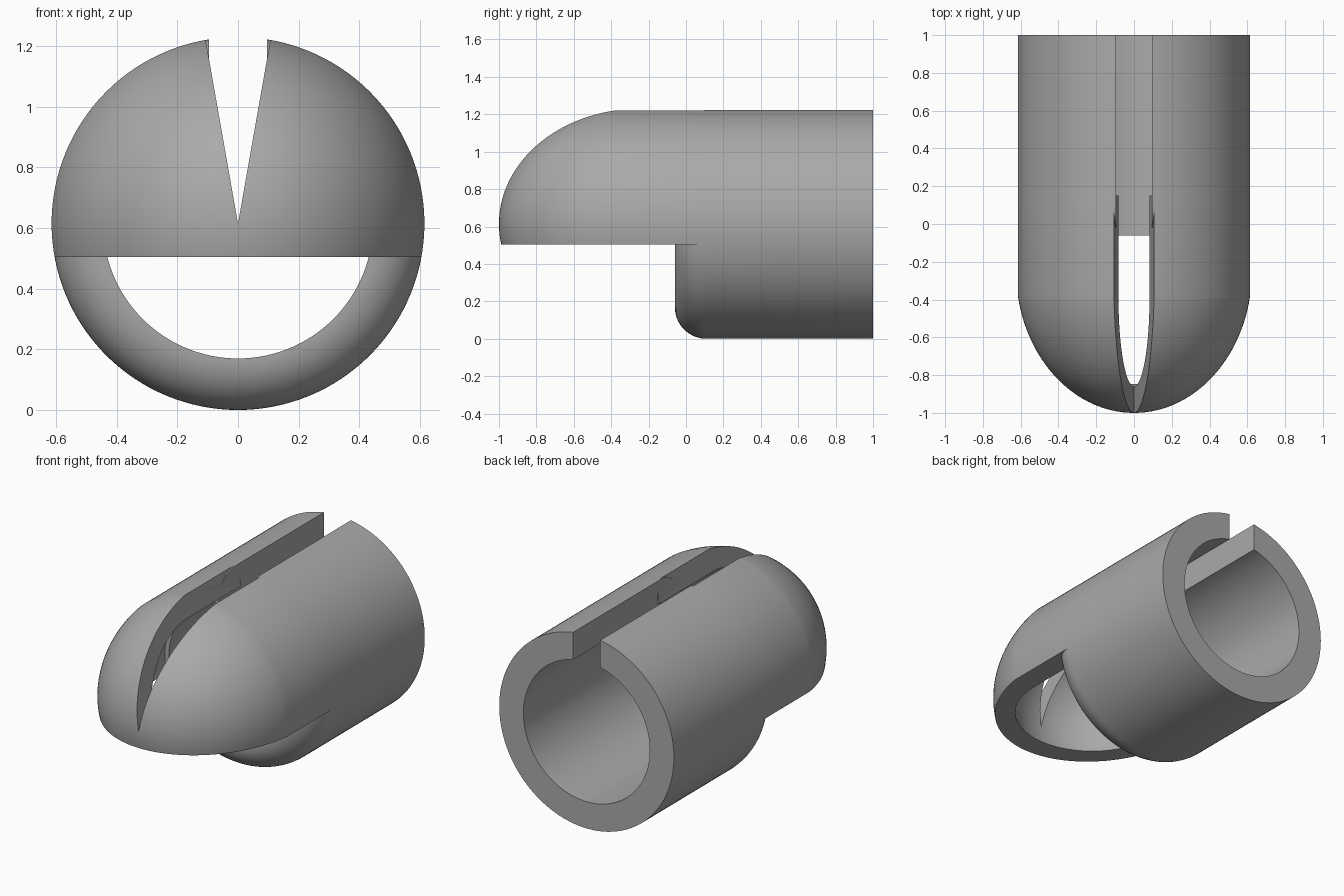
import bpy
import bmesh
from math import sin, cos, pi, tan, radians
from mathutils import Vector

if "Cube" in bpy.data.objects:
    bpy.data.objects.remove(bpy.data.objects["Cube"])

R = 0.615          # outer radius and axis height
RING_IN = 0.445    # bore of the rear tube
HOOD_IN = 0.475    # bore of the front hood

grey = bpy.data.materials.new("plain grey")
grey.use_nodes = True
grey.diffuse_color = (0.4, 0.4, 0.4, 1)
grey.node_tree.nodes["Principled BSDF"].inputs["Base Color"].default_value = (0.4, 0.4, 0.4, 1)


def finish(name, bm):
    bmesh.ops.remove_doubles(bm, verts=bm.verts, dist=1e-5)
    bmesh.ops.recalc_face_normals(bm, faces=bm.faces)
    mesh = bpy.data.meshes.new(name)
    bm.to_mesh(mesh)
    bm.free()
    obj = bpy.data.objects.new(name, mesh)
    mesh.materials.append(grey)
    bpy.context.collection.objects.link(obj)
    return obj


def revolve(name, profile, closed=True):
    """Turn (radius, y) points around the horizontal axis."""
    bm = bmesh.new()
    vs = [bm.verts.new((0, y, R + r)) for r, y in profile]
    pairs = list(zip(vs, vs[1:])) + ([(vs[-1], vs[0])] if closed else [])
    edges = [bm.edges.new(p) for p in pairs]
    bmesh.ops.spin(bm, geom=vs + edges, cent=(0, 0, R), axis=(0, 1, 0),
                   angle=2 * pi, steps=128, use_duplicate=False)
    return finish(name, bm)


def prism(name, section, y0, y1):
    """Extrude an (x, z) outline along y."""
    bm = bmesh.new()
    face = bm.faces.new([bm.verts.new((x, y0, z)) for x, z in section])
    new = bmesh.ops.extrude_face_region(bm, geom=[face])["geom"]
    bmesh.ops.translate(bm, vec=Vector((0, y1 - y0, 0)),
                        verts=[g for g in new if isinstance(g, bmesh.types.BMVert)])
    return finish(name, bm)


def combine(obj, other, operation):
    mod = obj.modifiers.new(operation.lower(), "BOOLEAN")
    mod.operation, mod.solver, mod.object = operation, "EXACT", other
    bpy.context.view_layer.objects.active = obj
    bpy.ops.object.modifier_apply(modifier=mod.name)
    bpy.data.objects.remove(other)


def dome(radius, length, tip, start, n=28):
    """Part of an ellipse from the tip back to the start of the straight wall."""
    centre = tip + length
    end = math_acos((centre - start) / length)
    return [(radius * sin(end * i / n), centre - length * cos(end * i / n)) for i in range(n + 1)]


def math_acos(v):
    from math import acos
    return acos(v)


# Front hood: domed shell, open below, with a wedge-shaped sight slot
outer = dome(0.625, 0.754, -1, -0.38)
outer[-1] = (R, -0.38)
inner = dome(HOOD_IN, 0.48, -0.86, -0.38)
hood = revolve("hood", outer + [(R, 0.15), (HOOD_IN, 0.15)] + inner[::-1], closed=False)
combine(hood, prism("lower_cut", [(-1, -1), (1, -1), (1, 0.505), (-1, 0.505)], -2, 1), "DIFFERENCE")
w = tan(radians(10))
combine(hood, prism("wedge_cut", [(0, R), (w, R + 1), (-w, R + 1)], -2, 1), "DIFFERENCE")

# Rear tube: rounded front lip, parallel slot along the top
t = R - RING_IN
lip = [(RING_IN + t * sin(a), -0.06 + t * (1 - cos(a))) for a in (pi / 2 * i / 16 for i in range(17))]
tube = revolve("tube", lip + [(R, 1), (RING_IN, 1)])
s = 0.095
combine(tube, prism("slot_cut", [(-s, R), (s, R), (s, 2), (-s, 2)], -1, 2), "DIFFERENCE")

# Join into one shell
combine(tube, hood, "UNION")
tube.name = "slotted_shell"
bpy.ops.object.select_all(action="DESELECT")
tube.select_set(True)
bpy.context.view_layer.objects.active = tube
bpy.ops.object.shade_smooth_by_angle(angle=radians(30))
